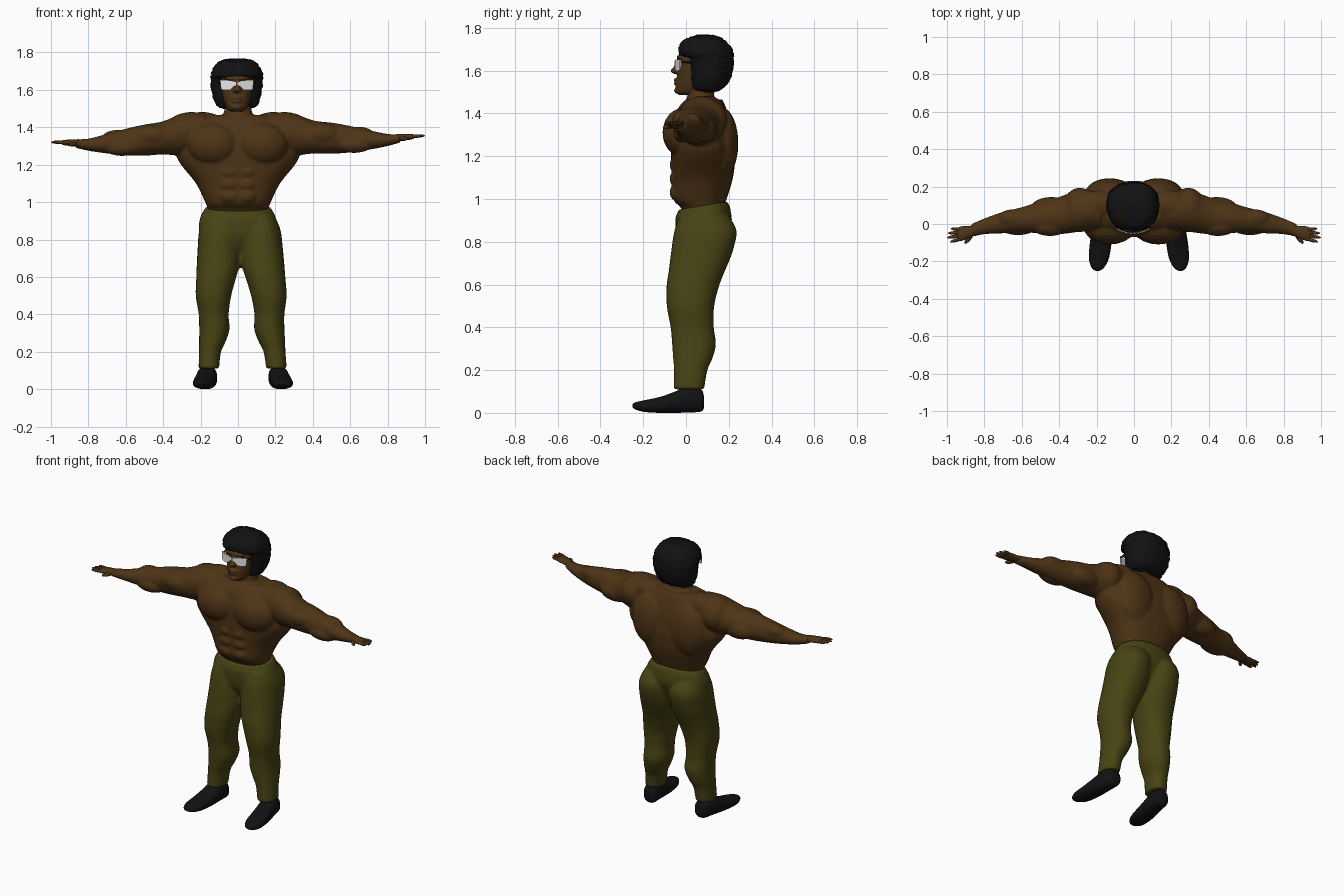
import bpy, bmesh, math, random
from mathutils import Vector, Matrix

random.seed(3)
if "Cube" in bpy.data.objects:
    bpy.data.objects.remove(bpy.data.objects["Cube"], do_unlink=True)


def material(name, rgb):
    mat = bpy.data.materials.new(name)
    mat.use_nodes = True
    mat.diffuse_color = (*rgb, 1)
    node = mat.node_tree.nodes["Principled BSDF"]
    node.inputs["Base Color"].default_value = (*rgb, 1)
    node.inputs["Roughness"].default_value = 0.8
    return mat


SKIN = material("brown skin", (0.075, 0.034, 0.008))
CLOTH = material("olive cloth", (0.065, 0.057, 0.007))
BLACK = material("soft black", (0.006, 0.006, 0.007))
WHITE = material("white lens", (0.8, 0.8, 0.8))


def smooth_rings(rings, steps=4):
    """Insert in-between rings with a Catmull-Rom spline."""
    pts = [Vector(r) for r in rings]
    out = []
    for i in range(len(pts) - 1):
        p0, p1, p2 = pts[max(i - 1, 0)], pts[i], pts[i + 1]
        p3 = pts[min(i + 2, len(pts) - 1)]
        for k in range(steps):
            t = k / steps
            out.append(p1 + (p2 - p0) * t / 2
                       + (p0 * 2 - p1 * 5 + p2 * 4 - p3) * t * t / 2
                       + (p1 * 3 - p0 - p2 * 3 + p3) * t ** 3 / 2)
    return out + [pts[-1]]


def loft(bm, rings, axis="z", power=2.0, move=lambda v: v, sides=28):
    """Skin closed rings given as (position, low a, high a, low b, high b)."""
    loops = []
    for t, a0, a1, b0, b1 in smooth_rings(rings):
        loop = []
        for i in range(sides):
            ang = math.tau * i / sides
            c, s = math.cos(ang), math.sin(ang)
            a = (a0 + a1) / 2 + (a1 - a0) / 2 * math.copysign(abs(c) ** (2 / power), c)
            b = (b0 + b1) / 2 + (b1 - b0) / 2 * math.copysign(abs(s) ** (2 / power), s)
            p = {"x": (t, a, b), "y": (a, t, b), "z": (a, b, t)}[axis]
            loop.append(bm.verts.new(move(Vector(p))))
        loops.append(loop)
    for low, high in zip(loops, loops[1:]):
        for i in range(sides):
            j = (i + 1) % sides
            bm.faces.new((low[i], low[j], high[j], high[i]))
    bm.faces.new(loops[0])
    bm.faces.new(loops[-1])


def centred(rings):
    return [(z, -w, w, y0, y1) for z, w, y0, y1 in rings]


def blob(bm, centre, radii):
    bmesh.ops.create_uvsphere(bm, u_segments=20, v_segments=12, radius=1,
                              matrix=Matrix.LocRotScale(Vector(centre), None, Vector(radii)))


def capsule(bm, a, b, r):
    a, b = Vector(a), Vector(b)
    d = b - a
    bmesh.ops.create_uvsphere(bm, u_segments=12, v_segments=10, radius=1, matrix=Matrix.LocRotScale(
        (a + b) / 2, d.to_track_quat("Z", "Y"), Vector((r, r, d.length / 2))))


def finish(bm, name, mat, voxel=0, iterations=4):
    """Turn the parts into one object, optionally fused into a single skin."""
    bmesh.ops.recalc_face_normals(bm, faces=bm.faces[:])
    mesh = bpy.data.meshes.new(name)
    bm.to_mesh(mesh)
    bm.free()
    obj = bpy.data.objects.new(name, mesh)
    bpy.context.collection.objects.link(obj)
    if voxel:
        fuse = obj.modifiers.new("fuse", "REMESH")
        fuse.mode, fuse.voxel_size = "VOXEL", voxel
        relax = obj.modifiers.new("relax", "SMOOTH")
        relax.factor, relax.iterations = 0.5, iterations
        bpy.context.view_layer.update()
        graph = bpy.context.evaluated_depsgraph_get()
        fused = bpy.data.meshes.new_from_object(obj.evaluated_get(graph))
        obj.modifiers.clear()
        obj.data = fused
    obj.data.materials.clear()
    obj.data.materials.append(mat)
    for poly in obj.data.polygons:
        poly.use_smooth = True
    return obj


def arm_side(s):
    """Mirror an arm point, one arm held slightly higher than the other."""
    return lambda v: Vector((s * v.x, v.y, v.z + s * 0.025 * max(v.x - 0.3, 0)))


def leg_side(s):
    return lambda v: Vector((s * v.x + 0.027 - 0.02 * v.z, v.y, v.z))


# Bare upper body with arms and muscles
bm = bmesh.new()
loft(bm, centred([(0.9, 0.14, 0, 0.15), (0.96, 0.16, -0.025, 0.175), (1, 0.176, -0.06, 0.19),
                  (1.1, 0.225, -0.065, 0.22), (1.2, 0.305, -0.07, 0.23), (1.26, 0.33, -0.07, 0.225),
                  (1.34, 0.31, -0.065, 0.215), (1.42, 0.26, -0.04, 0.19), (1.465, 0.16, 0, 0.17)]),
     power=2.3)
loft(bm, centred([(1.4, 0.09, 0, 0.15), (1.47, 0.078, 0.005, 0.135), (1.55, 0.06, 0.01, 0.12)]))
ARM = [(0.18, -0.03, 0.17, 1.29, 1.475), (0.28, -0.04, 0.185, 1.25, 1.48), (0.4, -0.055, 0.145, 1.257, 1.435),
       (0.5, -0.05, 0.12, 1.253, 1.42), (0.6, -0.045, 0.09, 1.258, 1.4), (0.7, -0.05, 0.065, 1.27, 1.375),
       (0.8, -0.055, 0.03, 1.287, 1.352), (0.87, -0.07, 0, 1.305, 1.35)]
MUSCLES = [((0.13, -0.015, 1.31), (0.14, 0.095, 0.115)),   # chest
           ((0.13, 0.165, 1.26), (0.13, 0.08, 0.17)),      # back
           ((0.19, 0.1, 1.42), (0.11, 0.08, 0.062)),       # top of shoulder
           ((0.29, 0.075, 1.37), (0.095, 0.12, 0.105)),    # shoulder
           ((0.45, -0.01, 1.36), (0.1, 0.055, 0.055)),     # upper arm front
           ((0.44, 0.09, 1.32), (0.11, 0.055, 0.06)),      # upper arm back
           ((0.64, 0.03, 1.35), (0.09, 0.05, 0.045)),      # forearm
           ((0.62, -0.015, 1.3), (0.1, 0.045, 0.045))]
for s in (-1, 1):
    place = arm_side(s)
    loft(bm, ARM, "x", move=place)
    for centre, radii in MUSCLES:
        blob(bm, place(Vector(centre)), radii)
    for row in range(3):
        blob(bm, (s * 0.045, -0.045, 1.03 + row * 0.065), (0.052, 0.032, 0.038))
finish(bm, "upper_body", SKIN, 0.008, 3)

# Hands with spread fingers
for s, side in ((-1, "right"), (1, "left")):
    bm = bmesh.new()
    place = arm_side(s)
    loft(bm, [(0.85, -0.062, -0.005, 1.31, 1.35), (0.88, -0.075, -0.01, 1.313, 1.35),
              (0.93, -0.092, -0.014, 1.32, 1.348), (0.945, -0.08, -0.03, 1.328, 1.342)],
         "x", move=place, sides=16)
    for i, reach in enumerate((0.98, 0.995, 1, 0.985)):
        root = Vector((0.91, -0.03 - 0.015 * i, 1.335))
        tip = Vector((reach, -0.025 - 0.024 * i, 1.338))
        capsule(bm, place(root), place(tip), 0.0095)
    capsule(bm, place(Vector((0.86, -0.05, 1.328))), place(Vector((0.905, -0.105, 1.322))), 0.012)
    finish(bm, side + "_hand", SKIN)

# Trousers: hips and both legs fused
bm = bmesh.new()
loft(bm, centred([(0.7, 0.1, 0.02, 0.13), (0.8, 0.195, -0.04, 0.18), (0.9, 0.207, -0.05, 0.215),
                  (0.97, 0.175, -0.036, 0.193)]), power=2.2)
LEG = [(0.92, 0.02, 0.19, -0.03, 0.2), (0.85, 0, 0.218, -0.055, 0.237), (0.75, -0.003, 0.228, -0.07, 0.217),
       (0.67, 0.004, 0.234, -0.08, 0.185), (0.6, 0.024, 0.238, -0.09, 0.157), (0.5, 0.053, 0.243, -0.09, 0.132),
       (0.4, 0.069, 0.229, -0.072, 0.13), (0.32, 0.066, 0.228, -0.065, 0.14), (0.25, 0.09, 0.23, -0.06, 0.122),
       (0.2, 0.114, 0.231, -0.056, 0.1), (0.11, 0.126, 0.236, -0.058, 0.085)]
for s in (-1, 1):
    loft(bm, LEG, move=leg_side(s), power=2.2)
for v in bm.verts:
    if v.co.z > 0.93:
        v.co.z += 0.17 * (v.co.y - 0.08)
finish(bm, "trousers", CLOTH, 0.009, 3)

# Shoes, toes turned slightly outward
SHOE = [(0.085, -0.02, 0.02, 0.025, 0.07), (0.07, -0.045, 0.045, 0.006, 0.112), (0.01, -0.052, 0.052, 0.002, 0.125),
        (-0.05, -0.056, 0.056, 0, 0.1), (-0.12, -0.058, 0.058, 0, 0.075), (-0.19, -0.052, 0.052, 0.004, 0.06),
        (-0.235, -0.032, 0.032, 0.015, 0.05), (-0.25, -0.01, 0.01, 0.025, 0.04)]
for s, side in ((-1, "right"), (1, "left")):
    bm = bmesh.new()
    turn = leg_side(s)
    loft(bm, SHOE, "y", 2.4, lambda v: turn(Vector((v.x + 0.192 - 0.12 * v.y, v.y, v.z))))
    finish(bm, side + "_shoe", BLACK)

# Head with nose, brow, lips and chin
bm = bmesh.new()
loft(bm, centred([(1.485, 0.03, -0.03, 0.06), (1.5, 0.052, -0.045, 0.1), (1.54, 0.07, -0.046, 0.13),
                  (1.59, 0.082, -0.04, 0.15), (1.63, 0.086, -0.036, 0.15), (1.67, 0.085, -0.03, 0.15),
                  (1.7, 0.06, 0, 0.12)]), power=2.4)
blob(bm, (0, -0.047, 1.6), (0.021, 0.025, 0.016))
capsule(bm, (0, -0.05, 1.59), (0, -0.03, 1.66), 0.014)
blob(bm, (0, -0.026, 1.662), (0.07, 0.018, 0.012))
blob(bm, (0, -0.044, 1.557), (0.032, 0.014, 0.008))
blob(bm, (0, -0.043, 1.539), (0.028, 0.014, 0.009))
blob(bm, (0, -0.038, 1.507), (0.028, 0.018, 0.016))
head = finish(bm, "head", SKIN, 0.005, 2)

# Thick rounded hair, slightly lumpy, set back around the face
bm = bmesh.new()
loft(bm, centred([(1.5, 0.075, 0.05, 0.13), (1.515, 0.107, 0.025, 0.17), (1.56, 0.127, 0.012, 0.205),
                  (1.62, 0.138, 0.006, 0.222), (1.658, 0.14, 0.002, 0.222), (1.672, 0.139, -0.03, 0.222),
                  (1.705, 0.133, -0.034, 0.215), (1.74, 0.11, -0.012, 0.185), (1.758, 0.08, 0.025, 0.155),
                  (1.766, 0.035, 0.06, 0.125)]), power=2.3)
for v in bm.verts:
    v.co += Vector([random.uniform(-0.004, 0.004) for _ in range(3)])
hair = finish(bm, "hair", BLACK)

# Wraparound glasses: thin lenses and side bars
bm = bmesh.new()
LENS = [(0.004, 1.643), (0.03, 1.65), (0.06, 1.653), (0.09, 1.652), (0.085, 1.602),
        (0.06, 1.598), (0.035, 1.6), (0.02, 1.616), (0.004, 1.626)]
for s in (-1, 1):
    rows = [[bm.verts.new((s * x, y - 0.053 + 3 * x * x, z)) for x, z in LENS] for y in (0, 0.006)]
    bm.faces.new(rows[0])
    bm.faces.new(rows[1])
    for i in range(len(LENS)):
        j = i - 1
        bm.faces.new((rows[0][i], rows[0][j], rows[1][j], rows[1][i]))
lenses = finish(bm, "glasses_lenses", WHITE)
for poly in lenses.data.polygons:
    poly.use_smooth = False
bm = bmesh.new()
for s in (-1, 1):
    capsule(bm, (s * 0.088, -0.025, 1.64), (s * 0.1, 0.07, 1.64), 0.006)
bars = finish(bm, "glasses_side_bars", BLACK)

for part in (head, hair, lenses, bars):
    part.location.x = -0.006
